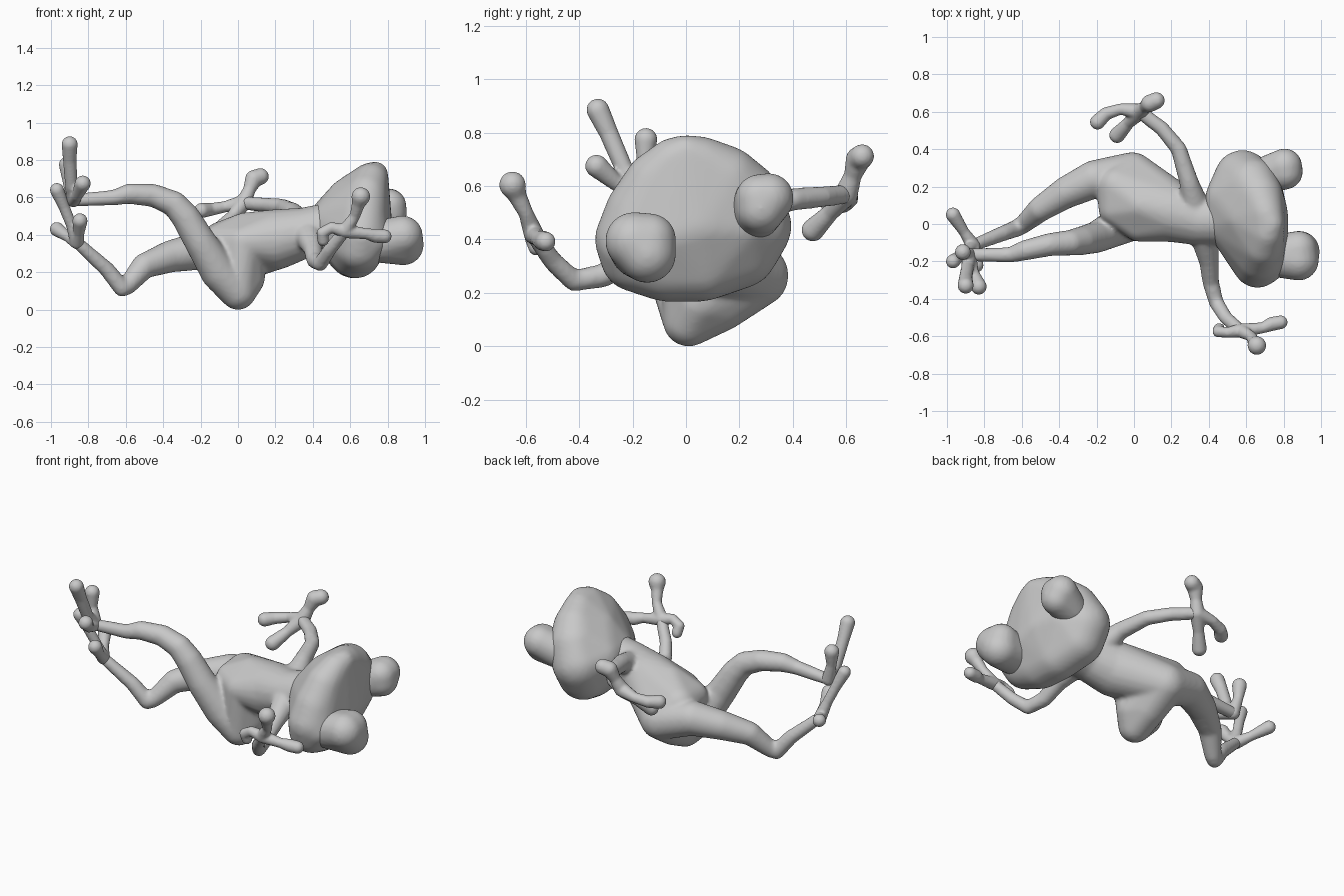
import bpy
import bmesh
from mathutils import Vector

cube = bpy.data.objects.get("Cube")
if cube:
    bpy.data.objects.remove(cube, do_unlink=True)

# One plain grey for the whole animal
grey = bpy.data.materials.new("plain grey")
grey.use_nodes = True
GREY = (0.58, 0.58, 0.58, 1.0)
grey.diffuse_color = GREY
grey.node_tree.nodes["Principled BSDF"].inputs["Base Color"].default_value = GREY

# Unit ball points reused by every hull
ball = bmesh.new()
bmesh.ops.create_icosphere(ball, subdivisions=3, radius=1.0)
BALL = [v.co.copy() for v in ball.verts]
ball.free()


def hull(bm, spheres):
    """Add the convex skin stretched round spheres given as (x, y, z, r)."""
    part = bmesh.new()
    for x, y, z, r in spheres:
        for p in BALL:
            part.verts.new(Vector((x, y, z)) + p * r)
    bmesh.ops.convex_hull(part, input=part.verts[:])
    bmesh.ops.delete(part, geom=[v for v in part.verts if not v.link_faces],
                     context='VERTS')
    bmesh.ops.recalc_face_normals(part, faces=part.faces[:])
    temp = bpy.data.meshes.new("hull")
    part.to_mesh(temp)
    part.free()
    bm.from_mesh(temp)
    bpy.data.meshes.remove(temp)


def chain(bm, spheres):
    """Add a limb: tapered capsules from each sphere to the next."""
    for a, b in zip(spheres, spheres[1:]):
        hull(bm, [a, b])


def build(name, hulls=(), chains=(), voxel=0.011, smooth=6):
    """Fuse hulls and limbs into one smooth skin."""
    bm = bmesh.new()
    for h in hulls:
        hull(bm, h)
    for c in chains:
        chain(bm, c)
    mesh = bpy.data.meshes.new(name)
    bm.to_mesh(mesh)
    bm.free()
    obj = bpy.data.objects.new(name, mesh)
    bpy.context.collection.objects.link(obj)
    mesh.materials.append(grey)
    for o in bpy.context.selected_objects:
        o.select_set(False)
    obj.select_set(True)
    bpy.context.view_layer.objects.active = obj
    remesh = obj.modifiers.new("fuse", 'REMESH')
    remesh.mode = 'VOXEL'
    remesh.voxel_size = voxel
    relax = obj.modifiers.new("relax", 'SMOOTH')
    relax.factor = 0.5
    relax.iterations = smooth
    for m in ("fuse", "relax"):
        bpy.ops.object.modifier_apply(modifier=m)
    bpy.ops.object.shade_smooth()


# Torso: hips, belly and chest
hip_low = (0.0, 0.01, 0.095, 0.097)
hip_high = (-0.01, 0.265, 0.265, 0.12)
rump = [(0.0, 0.13, 0.16, 0.105), (0.045, 0.05, 0.17, 0.10)]
belly = [(-0.10, 0.08, 0.365, 0.09), (0.04, 0.10, 0.42, 0.10),
         (-0.09, 0.20, 0.36, 0.11), (0.03, 0.0, 0.36, 0.095)]
chest = (0.20, 0.065, 0.375, 0.162)
shoulders = (0.35, 0.02, 0.41, 0.135)
neck = (0.50, 0.02, 0.44, 0.135)

# Legs: thigh, knee, shin, ankle
upper_leg = [hip_low, (-0.10, -0.02, 0.20, 0.10), (-0.20, -0.07, 0.36, 0.085),
             (-0.28, -0.09, 0.495, 0.077), (-0.34, -0.10, 0.565, 0.069),
             (-0.45, -0.11, 0.61, 0.062), (-0.58, -0.14, 0.62, 0.055),
             (-0.66, -0.165, 0.60, 0.042), (-0.87, -0.165, 0.585, 0.035)]
lower_leg = [hip_high, (-0.21, 0.24, 0.315, 0.102), (-0.36, 0.17, 0.285, 0.086),
             (-0.50, 0.08, 0.235, 0.068), (-0.59, 0.0, 0.13, 0.05),
             (-0.62, -0.02, 0.115, 0.047), (-0.70, -0.05, 0.215, 0.042),
             (-0.85, -0.11, 0.35, 0.034)]

# Arms: shoulder, elbow, wrist
front_arm = [(0.38, -0.08, 0.39, 0.075), (0.40, -0.20, 0.33, 0.052),
             (0.41, -0.31, 0.265, 0.045), (0.44, -0.42, 0.245, 0.04),
             (0.49, -0.50, 0.32, 0.037), (0.57, -0.57, 0.42, 0.034)]
back_arm = [(0.33, 0.08, 0.45, 0.08), (0.295, 0.22, 0.52, 0.052),
            (0.24, 0.40, 0.55, 0.043), (0.15, 0.51, 0.56, 0.04),
            (0.03, 0.60, 0.57, 0.037)]

build("body",
      hulls=[[hip_low, hip_high] + rump + belly, [hip_high, chest] + belly,
             [chest, shoulders], [shoulders, neck]],
      chains=[upper_leg, lower_leg, front_arm, back_arm], smooth=10)

# Head: wide rounded wedge, with the snout pointing up
cheeks = [(0.58, 0.245, 0.45, 0.152), (0.58, 0.20, 0.36, 0.145),
          (0.65, -0.19, 0.335, 0.132), (0.66, -0.21, 0.40, 0.133),
          (0.67, -0.18, 0.50, 0.125)]
jaw = [(0.62, 0.06, 0.31, 0.143), (0.63, -0.08, 0.305, 0.138)]
snout = [(0.69, -0.12, 0.62, 0.108), (0.715, -0.05, 0.695, 0.087),
         (0.735, 0.0, 0.725, 0.068), (0.705, 0.06, 0.69, 0.096),
         (0.67, 0.15, 0.625, 0.127), (0.63, 0.21, 0.55, 0.147)]
nape = [(0.53, 0.13, 0.47, 0.152), (0.545, 0.02, 0.45, 0.165),
        (0.60, 0.04, 0.58, 0.13)]
face = [(0.715, 0.05, 0.45, 0.11), (0.715, -0.05, 0.42, 0.11),
        (0.705, -0.22, 0.37, 0.10), (0.68, 0.20, 0.45, 0.11)]
build("head", hulls=[cheeks + jaw + snout + nape + face], voxel=0.014, smooth=12)

# Bulging, slightly blocky eyes
build("right_eye", hulls=[[
    (0.76, -0.17, 0.365, 0.115), (0.88, -0.195, 0.395, 0.108),
    (0.885, -0.145, 0.345, 0.108), (0.88, -0.135, 0.40, 0.098)]])
build("left_eye", hulls=[[
    (0.70, 0.26, 0.50, 0.10), (0.81, 0.28, 0.515, 0.093),
    (0.805, 0.31, 0.555, 0.094), (0.81, 0.275, 0.555, 0.09)]])


def digits(name, palm, paths):
    """A hand or foot: knob-ended digits spreading from the palm."""
    build(name, chains=[[palm] + p for p in paths], voxel=0.008, smooth=4)


# Hands
digits("front_hand", (0.57, -0.57, 0.42, 0.038), [
    [(0.625, -0.60, 0.50, 0.028), (0.645, -0.635, 0.57, 0.036), (0.657, -0.65, 0.605, 0.05)],
    [(0.69, -0.555, 0.405, 0.029), (0.735, -0.535, 0.395, 0.038), (0.785, -0.525, 0.392, 0.037)],
    [(0.50, -0.58, 0.44, 0.028), (0.45, -0.575, 0.41, 0.031), (0.455, -0.56, 0.37, 0.031)]])
digits("back_hand", (0.03, 0.60, 0.57, 0.044), [
    [(0.06, 0.625, 0.64, 0.033), (0.085, 0.645, 0.70, 0.047), (0.12, 0.66, 0.712, 0.045)],
    [(-0.07, 0.615, 0.55, 0.03), (-0.15, 0.59, 0.535, 0.035), (-0.195, 0.545, 0.53, 0.041)],
    [(-0.03, 0.54, 0.50, 0.032), (-0.09, 0.475, 0.435, 0.043)]])

# Feet
digits("upper_foot", (-0.88, -0.165, 0.585, 0.038), [
    [(-0.89, -0.23, 0.66, 0.034), (-0.90, -0.29, 0.80, 0.036), (-0.90, -0.33, 0.885, 0.043)],
    [(-0.91, -0.155, 0.69, 0.029), (-0.915, -0.15, 0.775, 0.043)],
    [(-0.86, -0.26, 0.61, 0.03), (-0.83, -0.335, 0.675, 0.043)]])
digits("lower_foot", (-0.86, -0.115, 0.36, 0.038), [
    [(-0.91, -0.04, 0.39, 0.028), (-0.968, 0.05, 0.43, 0.039)],
    [(-0.89, -0.14, 0.45, 0.029), (-0.93, -0.17, 0.55, 0.03), (-0.968, -0.20, 0.64, 0.038)],
    [(-0.85, -0.17, 0.41, 0.029), (-0.845, -0.22, 0.475, 0.041)]])
